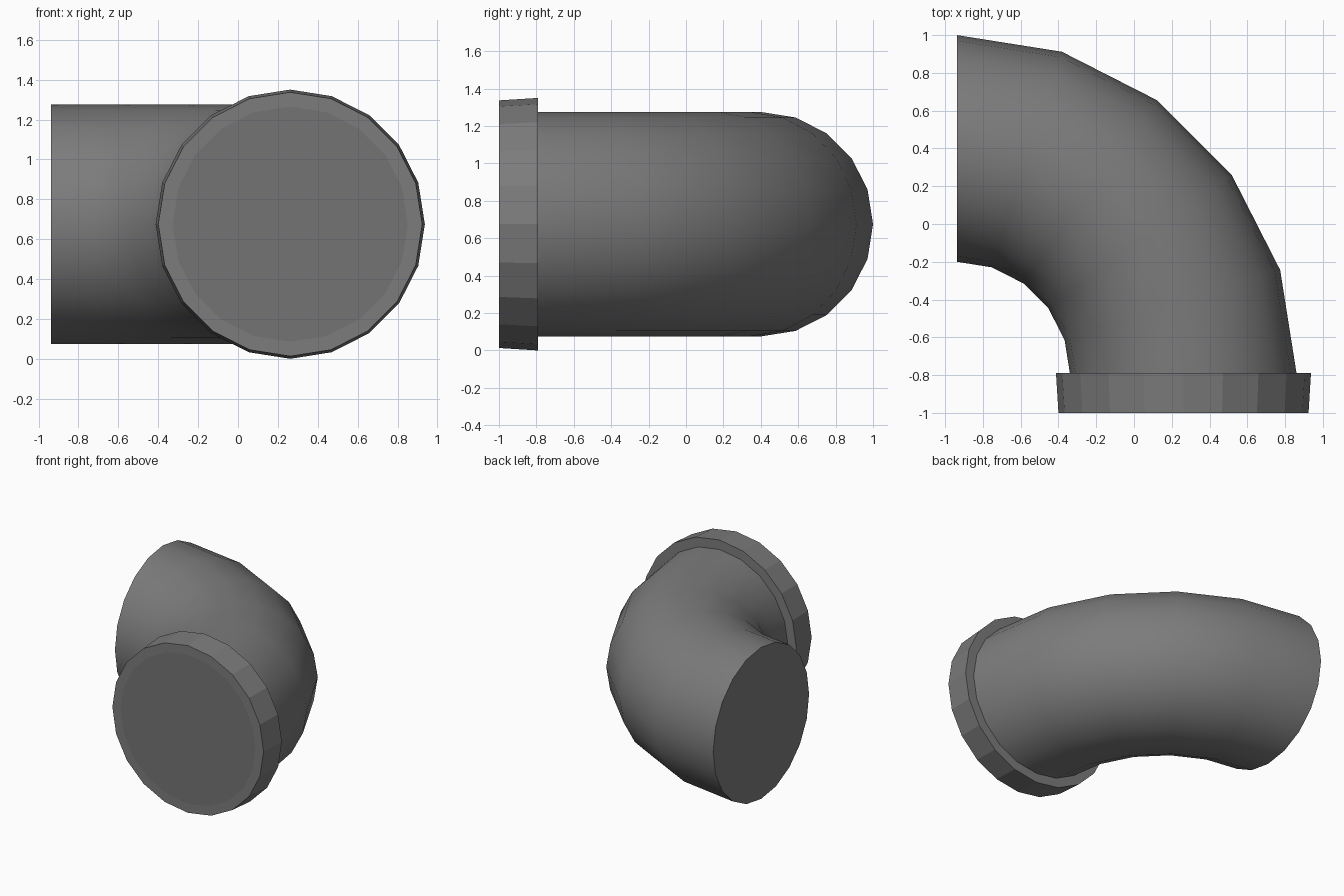
import bpy, bmesh, math

if "Cube" in bpy.data.objects:
    bpy.data.objects.remove(bpy.data.objects["Cube"])

SIDES = 20          # sides around the pipe
STEPS = 5           # segments along the bend
PIPE_R = 0.6
BEND_R = 1.2
CZ = 0.675          # height of the pipe axis
BX, BY = -0.938, -0.80   # centre of the bend


def material(name, v):
    m = bpy.data.materials.new(name)
    m.diffuse_color = (v, v, v, 1)
    m.use_nodes = True
    m.node_tree.nodes["Principled BSDF"].inputs["Base Color"].default_value = m.diffuse_color
    return m


grey = material("pipe grey", 0.20)
dark = material("bore grey", 0.175)


def loft(name, rings, mats):
    """Skin a list of rings, cap both ends (last cap uses the last material)."""
    bm = bmesh.new()
    loops = [[bm.verts.new(p) for p in ring] for ring in rings]
    n = len(loops[0])
    for a, b in zip(loops, loops[1:]):
        for i in range(n):
            j = (i + 1) % n
            bm.faces.new((a[i], a[j], b[j], b[i]))
    bm.faces.new(loops[0])
    end = bm.faces.new(loops[-1])
    end.material_index = len(mats) - 1
    bmesh.ops.recalc_face_normals(bm, faces=bm.faces)
    me = bpy.data.meshes.new(name)
    bm.to_mesh(me)
    bm.free()
    for m in mats:
        me.materials.append(m)
    ob = bpy.data.objects.new(name, me)
    bpy.context.collection.objects.link(ob)
    return ob


def bend_ring(t):
    pts = []
    for i in range(SIDES):
        a = 2 * math.pi * i / SIDES
        r = BEND_R + PIPE_R * math.cos(a)
        pts.append((BX + r * math.sin(t), BY + r * math.cos(t),
                    CZ + PIPE_R * math.sin(a)))
    return pts


def flange_ring(r, y):
    return [(BX + BEND_R + r * math.cos(2 * math.pi * i / SIDES), y,
             CZ + r * math.sin(2 * math.pi * i / SIDES)) for i in range(SIDES)]


# quarter-turn pipe, smooth along its length with sharp end rims
elbow = loft("elbow_pipe",
             [bend_ring(math.pi / 2 * k / STEPS) for k in range(STEPS + 1)], [grey])
bpy.context.view_layer.objects.active = elbow
elbow.select_set(True)
bpy.ops.object.shade_smooth_by_angle(angle=math.radians(40))

# faceted, slightly tapered collar with a flush, darker disc in its mouth
loft("end_collar",
     [flange_ring(0.675, -0.79), flange_ring(0.662, -1.0), flange_ring(0.59, -1.0)],
     [grey, dark])
